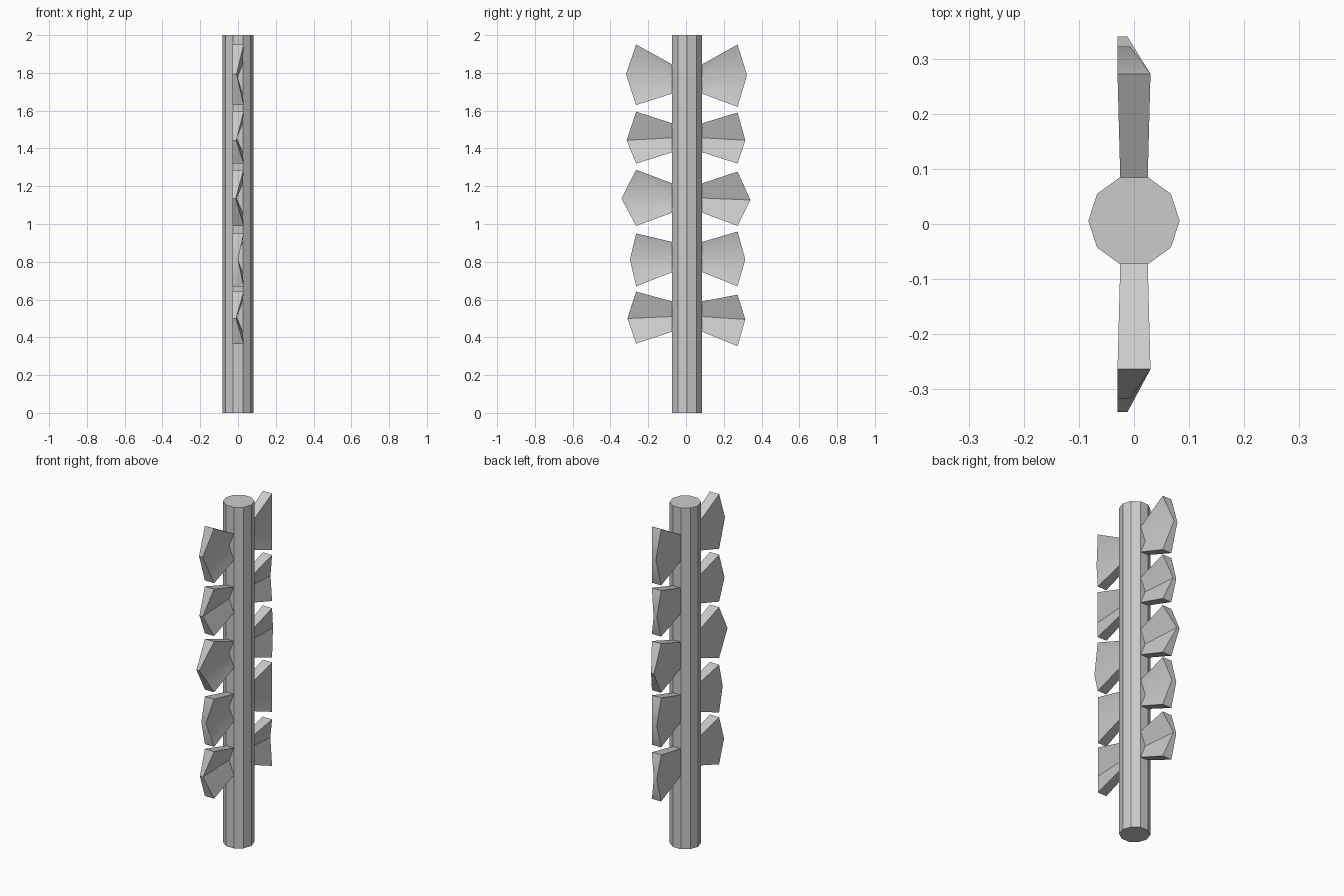
import bpy, bmesh, math

if "Cube" in bpy.data.objects:
    bpy.data.objects.remove(bpy.data.objects["Cube"])

# Ten-sided pole
bpy.ops.mesh.primitive_cylinder_add(vertices=10, radius=0.083, depth=2,
                                    location=(0, 0.006, 1),
                                    rotation=(0, 0, math.radians(90)))
pole = bpy.context.object
pole.name = "pole"
# keep a corner on the x axis so flat sides face front and back
bpy.context.view_layer.update()
v = (pole.matrix_world @ pole.data.vertices[0].co)
pole.rotation_euler.z -= math.atan2(v.y - 0.006, v.x)


def leaf(name, side, root_z, wide_z, tip, tip_x):
    """Fan-shaped plate: flat on -x, creased inwards on +x."""
    root_y, wide_y = (0.085, 0.273) if side > 0 else (-0.073, -0.264)
    rm = sum(root_z) / 2
    # outline in (y, z) with back and front x for each point
    pts = [(root_y, root_z[0], -0.025, 0.025),
           (wide_y, wide_z[0], -0.03, 0.03),
           (tip[0], tip[1], -0.03, tip_x),
           (wide_y, wide_z[1], -0.03, 0.03),
           (root_y, root_z[1], -0.025, 0.025),
           (root_y, rm, -0.025, -0.007)]
    bm = bmesh.new()
    back = [bm.verts.new((p[2], p[0], p[1])) for p in pts]
    front = [bm.verts.new((p[3], p[0], p[1])) for p in pts]
    for s in (back, front):
        bm.faces.new((s[0], s[1], s[2], s[5]))
        bm.faces.new((s[5], s[2], s[3], s[4]))
    for i in range(6):
        j = (i + 1) % 6
        bm.faces.new((back[i], back[j], front[j], front[i]))
    bmesh.ops.recalc_face_normals(bm, faces=bm.faces)
    me = bpy.data.meshes.new(name)
    bm.to_mesh(me)
    bm.free()
    ob = bpy.data.objects.new(name, me)
    bpy.context.collection.objects.link(ob)
    bpy.ops.object.select_all(action='DESELECT')
    ob.select_set(True)
    bpy.context.view_layer.objects.active = ob
    bpy.ops.object.shade_smooth_by_angle(angle=math.radians(35))


# Leaf pairs, top to bottom: root z range, tip x,
# then (wide z range, tip y and z) for the back and front leaf
rows = [
    ((1.69, 1.845), -0.007, ((1.62, 1.95), (0.323, 1.788)), ((1.63, 1.95), (-0.318, 1.793))),
    ((1.38, 1.533), -0.009, ((1.32, 1.59), (0.314, 1.443)), ((1.32, 1.595), (-0.314, 1.443))),
    ((1.06, 1.215), -0.012, ((0.99, 1.278), (0.341, 1.127)), ((0.99, 1.287), (-0.342, 1.135))),
    ((0.745, 0.905), 0.0, ((0.67, 0.96), (0.314, 0.812)), ((0.67, 0.95), (-0.297, 0.812))),
    ((0.43, 0.59), -0.01, ((0.353, 0.626), (0.314, 0.495)), ((0.366, 0.642), (-0.31, 0.5))),
]
for n, (root, tip_x, back, front) in enumerate(rows, 1):
    leaf(f"back_leaf_{n}", 1, root, *back, tip_x)
    leaf(f"front_leaf_{n}", -1, root, *front, tip_x)
